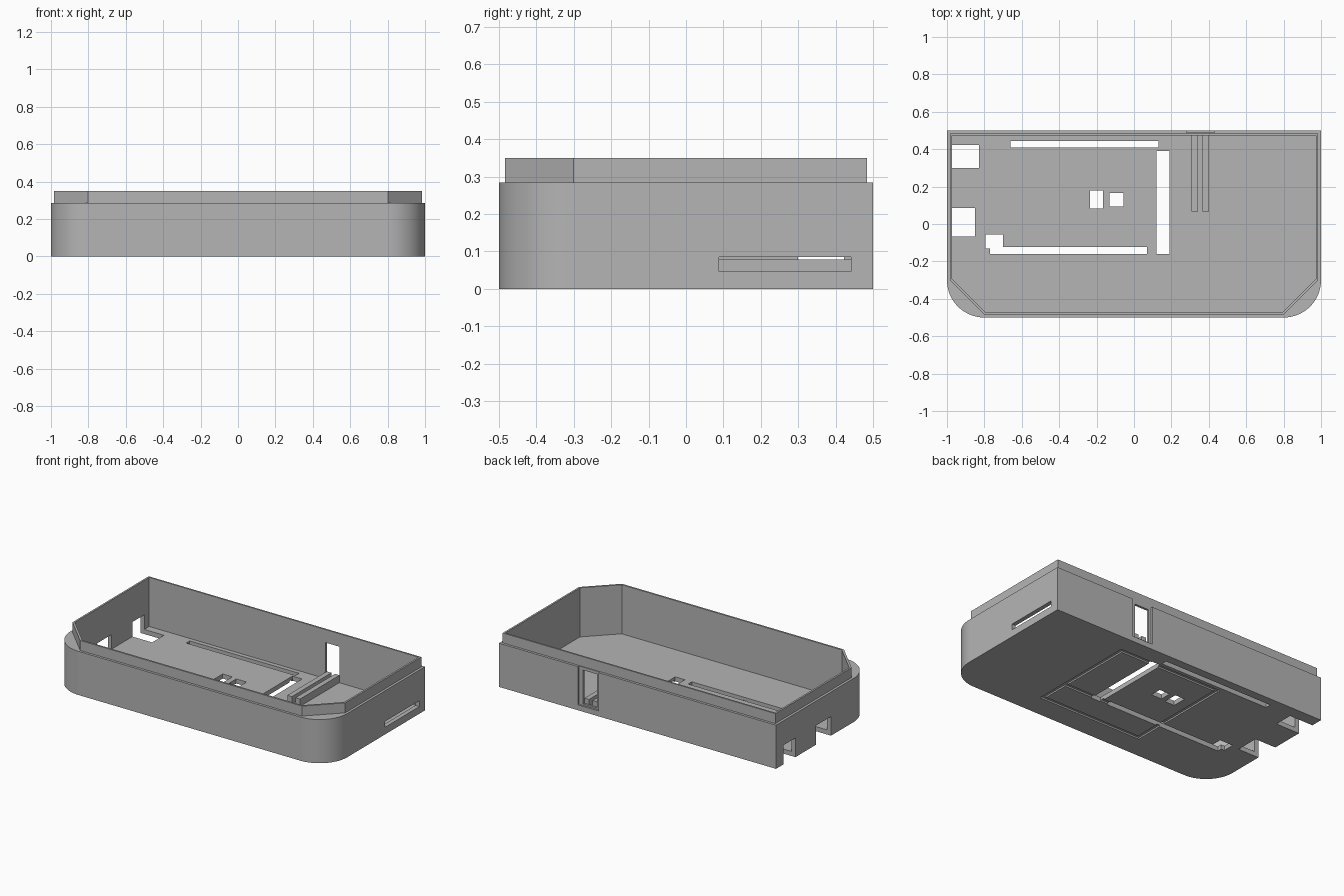
import bpy, bmesh
from math import sin, cos, pi

cube = bpy.data.objects.get("Cube")
if cube:
    bpy.data.objects.remove(cube, do_unlink=True)

grey = bpy.data.materials.new("plain_grey")
grey.use_nodes = True
colour = (0.46, 0.46, 0.46, 1)
grey.diffuse_color = colour
grey.node_tree.nodes["Principled BSDF"].inputs["Base Color"].default_value = colour


def prism(name, outline, z0, z1):
    """Extrude a flat outline from z0 to z1."""
    bm = bmesh.new()
    base = bm.faces.new([bm.verts.new((x, y, z0)) for x, y in outline])
    top = bmesh.ops.extrude_face_region(bm, geom=[base])["geom"]
    verts = [v for v in top if isinstance(v, bmesh.types.BMVert)]
    bmesh.ops.translate(bm, verts=verts, vec=(0, 0, z1 - z0))
    bmesh.ops.recalc_face_normals(bm, faces=bm.faces)
    mesh = bpy.data.meshes.new(name)
    bm.to_mesh(mesh)
    bm.free()
    mesh.materials.append(grey)
    obj = bpy.data.objects.new(name, mesh)
    bpy.context.collection.objects.link(obj)
    return obj


def box(name, x0, x1, y0, y1, z0, z1):
    return prism(name, [(x0, y0), (x1, y0), (x1, y1), (x0, y1)], z0, z1)


def combine(target, tool, operation):
    """Apply one boolean and drop the tool."""
    tool.hide_render = True
    mod = target.modifiers.new("cut", "BOOLEAN")
    mod.operation = operation
    mod.solver = "EXACT"
    mod.object = tool
    bpy.context.view_layer.objects.active = target
    bpy.ops.object.modifier_apply(modifier=mod.name)
    bpy.data.objects.remove(tool, do_unlink=True)


def chamfered(x, front, back, cut):
    """Rectangle with its two front corners cut off."""
    return [(-x, back), (-x, front + cut), (-x + cut, front),
            (x - cut, front), (x, front + cut), (x, back)]


# Outer shell with rounded front corners
steps, radius = 20, 0.2
right_arc = [(0.8 + radius * sin(a), -0.3 - radius * cos(a))
             for a in [i * pi / 2 / steps for i in range(steps + 1)]]
left_arc = [(-x, y) for x, y in reversed(right_arc)]
case = prism("case_shell", right_arc + [(1, 0.5), (-1, 0.5)] + left_arc, 0, 0.285)

# Raised lip, then the cavity through it down to the floor
FLOOR = 0.03
combine(case, prism("lip", chamfered(0.984, -0.484, 0.484, 0.183), 0.2, 0.35), "UNION")
combine(case, prism("cavity", chamfered(0.972, -0.472, 0.473, 0.178), FLOOR, 0.5), "DIFFERENCE")

cuts = [
    # Floor slots and small windows
    (-0.66, 0.13, 0.408, 0.445, -0.1, 0.1),
    (0.12, 0.19, -0.16, 0.39, -0.1, 0.1),
    (-0.77, 0.07, -0.16, -0.122, -0.1, 0.1),
    (-0.795, -0.7, -0.13, -0.055, -0.1, 0.1),
    (-0.235, -0.165, 0.083, 0.178, -0.1, 0.1),
    (-0.13, -0.055, 0.093, 0.167, -0.1, 0.1),
    # Port notches through side wall and floor
    (-1.1, -0.83, 0.3, 0.422, -0.1, 0.125),
    (-1.1, -0.85, -0.067, 0.086, -0.1, 0.125),
    # Card slot in the other side wall
    (0.9, 1.1, 0.088, 0.441, 0.047, 0.085),
    # Recess and window in the back wall
    (0.28, 0.43, 0.488, 0.6, FLOOR + 0.005, 0.3),
    (0.30, 0.40, 0.4, 0.6, 0.045, 0.265),
]

# Shallow groove frame on the underside
gx0, gx1, gy0, gy1, w, deep = -0.33, 0.42, -0.35, 0.385, 0.025, 0.01
cuts += [(gx0, gx1, gy, gy + w, -0.1, deep) for gy in (gy0, gy1 - w, -0.153)]
cuts += [(gx, gx + w, gy0 + 0.001, gy1 - 0.001, -0.1, deep) for gx in (gx0 + 0.001, gx1 - w - 0.001)]

for c in cuts:
    combine(case, box("cutter", *c), "DIFFERENCE")

# Smooth only the curved corner walls
for face in case.data.polygons:
    n = face.normal
    face.use_smooth = abs(n.x) > 0.02 and abs(n.y) > 0.02

# Pair of upright rails behind the back window
for side, x in (("right", 0.308), ("left", 0.367)):
    box(side + "_rail", x, x + 0.033, 0.068, 0.476, FLOOR - 0.01, 0.078)
